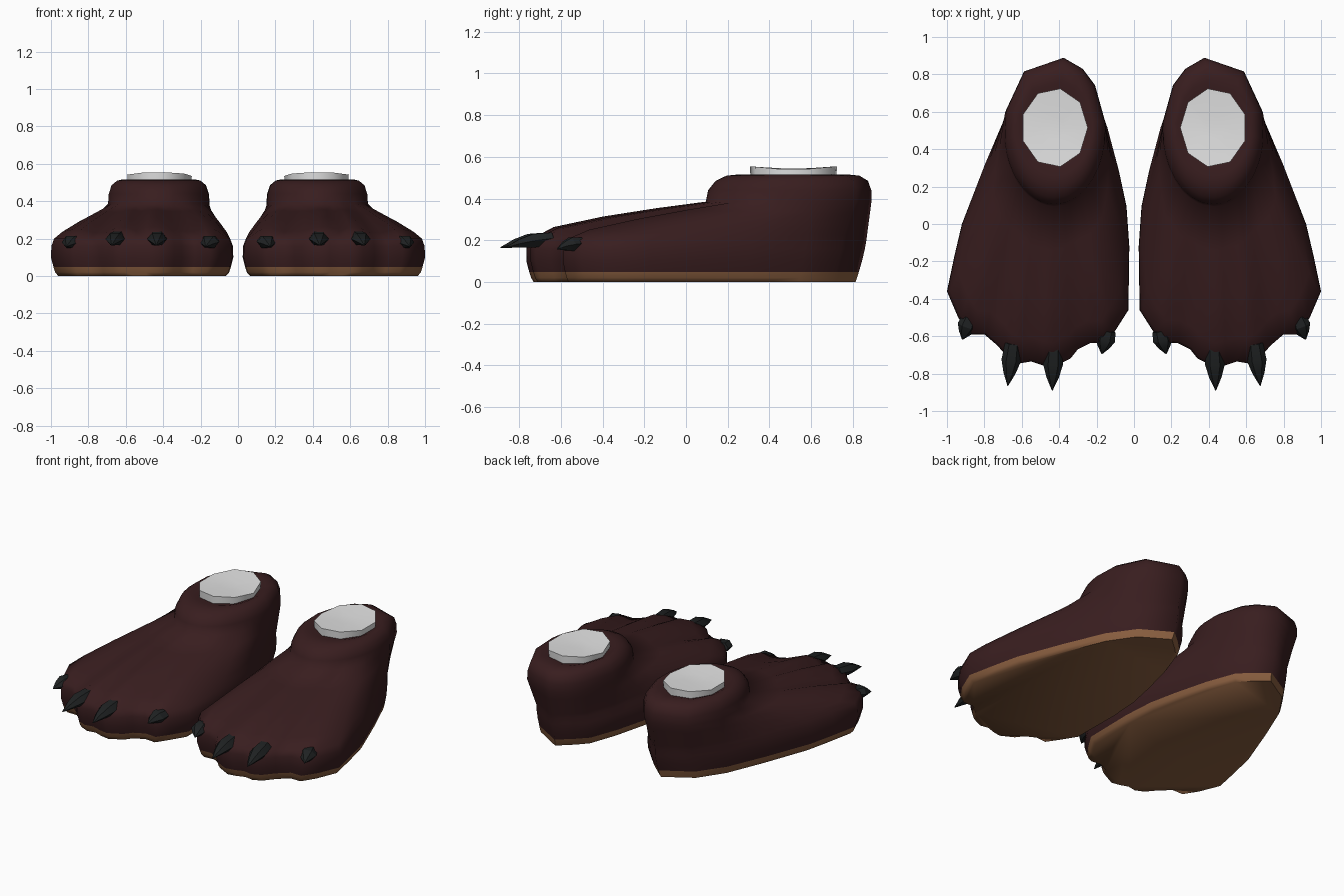
import bpy, bmesh, math
from mathutils import Vector

if "Cube" in bpy.data.objects:
    bpy.data.objects.remove(bpy.data.objects["Cube"])


def material(name, rgb):
    m = bpy.data.materials.new(name)
    m.diffuse_color = (*rgb, 1)
    m.use_nodes = True
    m.node_tree.nodes["Principled BSDF"].inputs["Base Color"].default_value = m.diffuse_color
    return m


HIDE = material("dark brown hide", (0.040, 0.0125, 0.0135))
TAN = material("tan sole", (0.25, 0.112, 0.05))
BLACK = material("black claw", (0.0135, 0.0155, 0.016))
WHITE = material("pale sock", (0.76, 0.76, 0.76))

# Plan outline of one foot, from the heel tip along the inner side to the toes and back
OUTLINE = [(.375, .9), (.28, .815), (.21, .74), (.14, .54), (.08, .3), (.04, .1), (.025, -.12),
           (.03, -.46), (.1, -.57), (.15, -.64), (.23, -.635), (.3, -.67), (.34, -.72),
           (.43, -.765), (.49, -.755), (.55, -.735), (.61, -.745), (.67, -.72), (.73, -.65),
           (.8, -.59), (.88, -.59), (.94, -.5), (1, -.36), (.96, -.17), (.92, 0),
           (.8, .33), (.69, .6), (.57, .78)]
TOES = (.15, .43, .66, .91)
AX, AY, RX, RY = .424, .495, .274, .4     # ankle centre and radii


def loft(name, rings, mat, crease=45, cap_start=True, cap_end=True):
    """Skin a list of closed rings and mirror the result to the other foot."""
    bm = bmesh.new()
    rows = [[bm.verts.new(p) for p in ring] for ring in rings]
    n = len(rows[0])
    for a, b in zip(rows, rows[1:]):
        for i in range(n):
            j = (i + 1) % n
            bm.faces.new((a[i], a[j], b[j], b[i]))
    if cap_start:
        bm.faces.new(rows[0][::-1])
    if cap_end:
        bm.faces.new(rows[-1])
    bmesh.ops.recalc_face_normals(bm, faces=bm.faces)
    me = bpy.data.meshes.new(name)
    bm.to_mesh(me)
    bm.free()
    me.materials.append(mat)
    ob = bpy.data.objects.new(name, me)
    bpy.context.collection.objects.link(ob)
    mirror = ob.modifiers.new("other_foot", 'MIRROR')
    mirror.use_axis = (True, False, False)
    mirror.use_mirror_merge = False
    bpy.ops.object.select_all(action='DESELECT')
    ob.select_set(True)
    bpy.context.view_layer.objects.active = ob
    bpy.ops.object.shade_smooth_by_angle(angle=math.radians(crease))
    return ob


def heel(x, y, z):
    """Pull the heel forward towards the ground."""
    lean = .08 * max(0, 1 - z / .34) * max(0, y / .9)
    return Vector((x, y - lean, z))


def outline_ring(z, sx, sy):
    return [heel(.512 + (x - .512) * sx, y * (sy if y < 0 else 1 - (1 - sy) * .2), z)
            for x, y in OUTLINE]


def ankle_angle(x, y):
    dy = y - AY
    return math.atan2(dy * (.5 if dy < 0 else 1) / RY, (x - AX) / RX)


ANGLES = [ankle_angle(x, y) for x, y in OUTLINE]


def ankle_ring(z, sx, sy, shift=0):
    return [Vector((AX + RX * sx * math.cos(a), AY + shift + RY * sy * math.sin(a), z))
            for a in ANGLES]


def instep_ring(t):
    """Blend from the toe rim to the ankle, with ridges running back from the toes."""
    ring = []
    for (x, y), a, p, q in zip(OUTLINE, ANGLES, outline_ring(.2, .965, .985),
                               ankle_ring(.385, 1, 1)):
        v = p.lerp(q, t)
        v.z = .2 + .185 * t ** (1 - .38 * max(0, -math.sin(a)))
        if y < -.45:
            near = min(abs(x - c) for c in TOES)
            v.z += (.01 if near < .065 else -.016) * (1 - t)
        ring.append(v)
    return ring


# Sole
loft("sole", [outline_ring(0, .92, .955), outline_ring(.02, .955, .97),
              outline_ring(.047, .972, .982)], TAN, 60)

# Foot: side wall, ridged instep, then rounded ankle collar closing in on the sock
loft("foot", [outline_ring(.047, .972, .982), outline_ring(.1, 1, 1),
              outline_ring(.16, .995, 1), outline_ring(.2, .965, .985),
              instep_ring(.14), instep_ring(.42), instep_ring(.72),
              ankle_ring(.385, 1, 1), ankle_ring(.44, .985, .985, .005),
              ankle_ring(.485, .93, .92, .015), ankle_ring(.51, .82, .8, .02),
              ankle_ring(.516, .72, .64, .02), ankle_ring(.505, .63, .52, .02)],
     HIDE, 75, cap_start=False)


# Sock stub with a slightly dished top
def sock_ring(s, z, dish):
    pts = []
    for i in range(9):
        a = math.radians(100 + 40 * i)
        pts.append(Vector((.425 + .178 * s * math.cos(a), .515 + .212 * s * math.sin(a),
                           z + dish * abs(math.sin(a)))))
    return pts


loft("sock", [sock_ring(.98, .48, 0), sock_ring(1, .535, .02), sock_ring(.3, .543, 0)],
     WHITE, 50)


# Claws: faceted, bulging near the root and drawn to a point
def claw(name, base, tip, width):
    base, tip = Vector(base), Vector(tip)
    axis = tip - base
    side = axis.cross(Vector((0, 0, 1))).normalized()
    up = side.cross(axis).normalized()
    rings = []
    for t, r, lift in ((0, .85, 0), (.4, 1, .006), (.7, .62, .006), (1, .04, 0)):
        c = base + axis * t + Vector((0, 0, lift))
        rings.append([c + side * width * r * math.cos(k * math.pi / 3)
                      + up * width * .72 * r * math.sin(k * math.pi / 3) for k in range(6)])
    loft(name, rings, BLACK, 30)


for label, base, tip, width in (
        ("inner_claw", (.142, -.57, .186), (.172, -.695, .158), .053),
        ("second_claw", (.43, -.66, .21), (.437, -.89, .165), .053),
        ("third_claw", (.645, -.64, .21), (.675, -.865, .165), .052),
        ("outer_claw", (.875, -.5, .186), (.918, -.618, .158), .053)):
    claw(label, base, tip, width)
